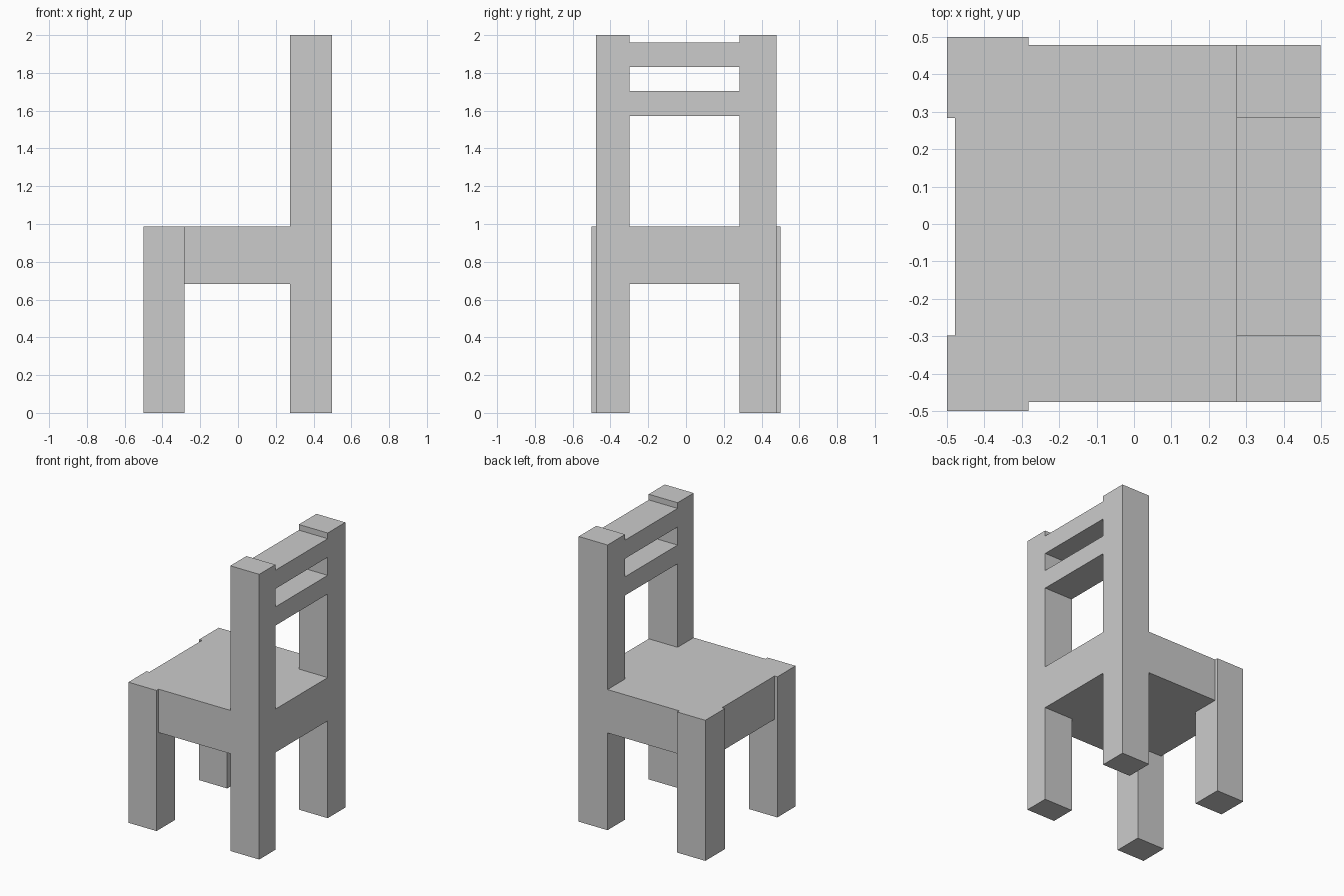
import bpy
import bmesh

if "Cube" in bpy.data.objects:
    bpy.data.objects.remove(bpy.data.objects["Cube"])

# Shared dimensions
X_FRONT, X_BACK = -0.5, 0.498
LEG_FRONT, LEG_BACK = -0.282, 0.274      # inner faces of front and back legs
Y_IN_R, Y_IN_L = -0.298, 0.283           # inner faces of the two leg rows
Y_SIDE_R, Y_SIDE_L = -0.476, 0.478       # seat and back post sides
SEAT_LOW, SEAT_TOP = 0.682, 0.986


def prism(name, outline, z0, z1):
    """Extrude a flat outline (counter-clockwise x, y points) from z0 to z1."""
    bm = bmesh.new()
    face = bm.faces.new([bm.verts.new((x, y, z0)) for x, y in outline])
    ext = bmesh.ops.extrude_face_region(bm, geom=[face], use_keep_orig=True)
    top = [v for v in ext["geom"] if isinstance(v, bmesh.types.BMVert)]
    bmesh.ops.translate(bm, verts=top, vec=(0, 0, z1 - z0))
    bmesh.ops.recalc_face_normals(bm, faces=bm.faces)
    mesh = bpy.data.meshes.new(name)
    bm.to_mesh(mesh)
    bm.free()
    obj = bpy.data.objects.new(name, mesh)
    bpy.context.collection.objects.link(obj)
    return obj


def box(name, x0, x1, y0, y1, z0, z1):
    return prism(name, [(x0, y0), (x1, y0), (x1, y1), (x0, y1)], z0, z1)


# Front legs, slightly proud of the seat
box("front_leg_right", X_FRONT, LEG_FRONT, -0.5, Y_IN_R, 0, SEAT_TOP)
box("front_leg_left", X_FRONT, LEG_FRONT, Y_IN_L, 0.5, 0, SEAT_TOP)

# Back posts, running from the floor to the top of the backrest
box("back_post_right", LEG_BACK, X_BACK, Y_SIDE_R, Y_IN_R, 0, 2)
box("back_post_left", LEG_BACK, X_BACK, Y_IN_L, Y_SIDE_L, 0, 2)

# Thick seat, notched at the corners to fit around the legs
prism("seat", [
    (-0.478, Y_IN_R), (LEG_FRONT, Y_IN_R), (LEG_FRONT, Y_SIDE_R),
    (LEG_BACK, Y_SIDE_R), (LEG_BACK, Y_IN_R), (X_BACK, Y_IN_R),
    (X_BACK, Y_IN_L), (LEG_BACK, Y_IN_L), (LEG_BACK, Y_SIDE_L),
    (LEG_FRONT, Y_SIDE_L), (LEG_FRONT, Y_IN_L), (-0.478, Y_IN_L),
], SEAT_LOW, SEAT_TOP)

# Backrest slats between the posts
for name, z0, z1 in (("lower_slat", 1.572, 1.703), ("upper_slat", 1.83, 1.96)):
    box(name, LEG_BACK, X_BACK, Y_IN_R, Y_IN_L, z0, z1)
